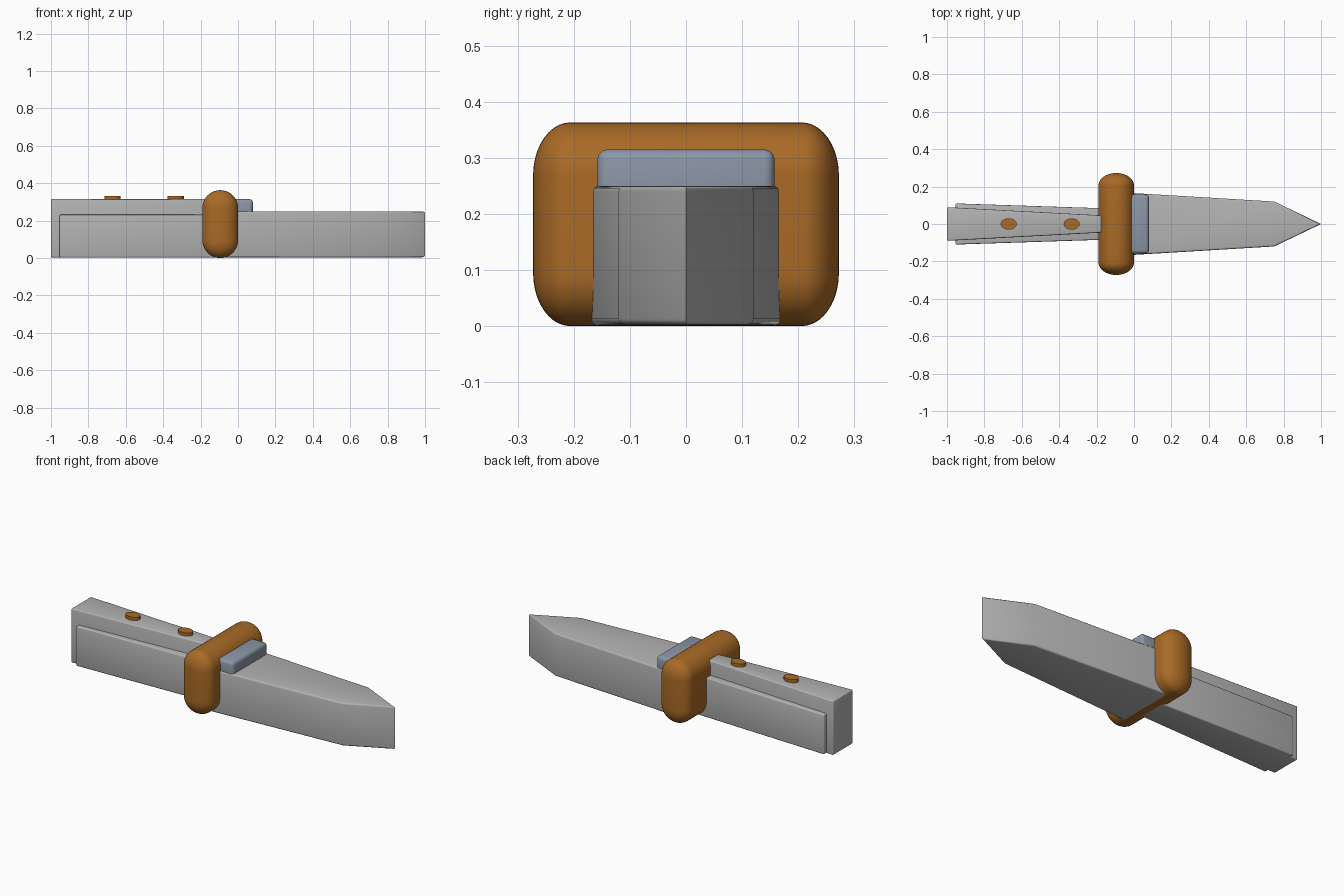
import bpy
import bmesh
import math
from mathutils import Matrix

cube = bpy.data.objects.get("Cube")
if cube:
    bpy.data.objects.remove(cube, do_unlink=True)


def material(name, rgb):
    mat = bpy.data.materials.new(name)
    mat.use_nodes = True
    color = (*rgb, 1)
    mat.diffuse_color = color
    mat.node_tree.nodes["Principled BSDF"].inputs["Base Color"].default_value = color
    return mat


GREY = material("light grey", (0.45, 0.45, 0.45))
BROWN = material("orange brown", (0.40, 0.145, 0.02))
SLATE = material("slate blue", (0.26, 0.31, 0.38))


def finish(bm, name, mat):
    bmesh.ops.recalc_face_normals(bm, faces=bm.faces[:])
    mesh = bpy.data.meshes.new(name)
    bm.to_mesh(mesh)
    bm.free()
    mesh.materials.append(mat)
    obj = bpy.data.objects.new(name, mesh)
    bpy.context.collection.objects.link(obj)
    bpy.ops.object.select_all(action="DESELECT")
    obj.select_set(True)
    bpy.context.view_layer.objects.active = obj
    bpy.ops.object.shade_smooth_by_angle(angle=math.radians(35))
    return obj


def slab(name, half, z0, z1, bevel, mat, all_edges=False):
    """Extrude an outline given as (x, half width), mirrored across y."""
    bm = bmesh.new()
    outline = half + [(x, -y) for x, y in reversed(half) if y > 0]
    base = bm.faces.new([bm.verts.new((x, y, z0)) for x, y in outline])
    top = bmesh.ops.extrude_face_region(bm, geom=[base])["geom"]
    for v in (g for g in top if isinstance(g, bmesh.types.BMVert)):
        v.co.z = z1
    edges = [e for e in bm.edges
             if all_edges or abs(e.verts[0].co.z - e.verts[1].co.z) < 1e-5]
    bmesh.ops.bevel(bm, geom=edges, offset=bevel, segments=3,
                    profile=0.5, affect="EDGES")
    return finish(bm, name, mat)


# Blade with a pointed tip
slab("blade", [(-0.1, 0.171), (0.75, 0.12), (1.0, 0)], 0.003, 0.25, 0.01, GREY)

# Tapered handle core and the wider grip plates on its sides
slab("handle_core", [(-1.0, 0.09), (-0.1, 0.042)], 0.003, 0.315, 0.007, GREY, True)
slab("handle_grip", [(-0.955, 0.11), (-0.1, 0.082)], 0.003, 0.232, 0.007, GREY, True)

# Raised block in front of the guard
slab("guard_block", [(-0.06, 0.158), (0.08, 0.158)], 0.2, 0.315, 0.018, SLATE, True)

# Rounded crossguard: heavily bevelled box, squeezed across its length
SQUEEZE = 0.7
bm = bmesh.new()
bmesh.ops.create_cube(bm, size=1)
bmesh.ops.scale(bm, vec=(0.19, 0.545 / SQUEEZE, 0.363), verts=bm.verts[:])
bmesh.ops.bevel(bm, geom=bm.edges[:], offset=0.0945, segments=10,
                profile=0.5, affect="EDGES")
bmesh.ops.scale(bm, vec=(1, SQUEEZE, 1), verts=bm.verts[:])
bmesh.ops.translate(bm, vec=(-0.095, 0, 0.1815), verts=bm.verts[:])
finish(bm, "crossguard", BROWN)

# Oval studs on top of the handle
for name, x in (("rear_stud", -0.67), ("front_stud", -0.333)):
    bm = bmesh.new()
    bmesh.ops.create_cone(bm, cap_ends=True, segments=32, radius1=1, radius2=1, depth=1,
                          matrix=Matrix.Translation((x, 0, 0.32))
                          @ Matrix.Diagonal((0.043, 0.03, 0.026, 1)))
    finish(bm, name, BROWN)
